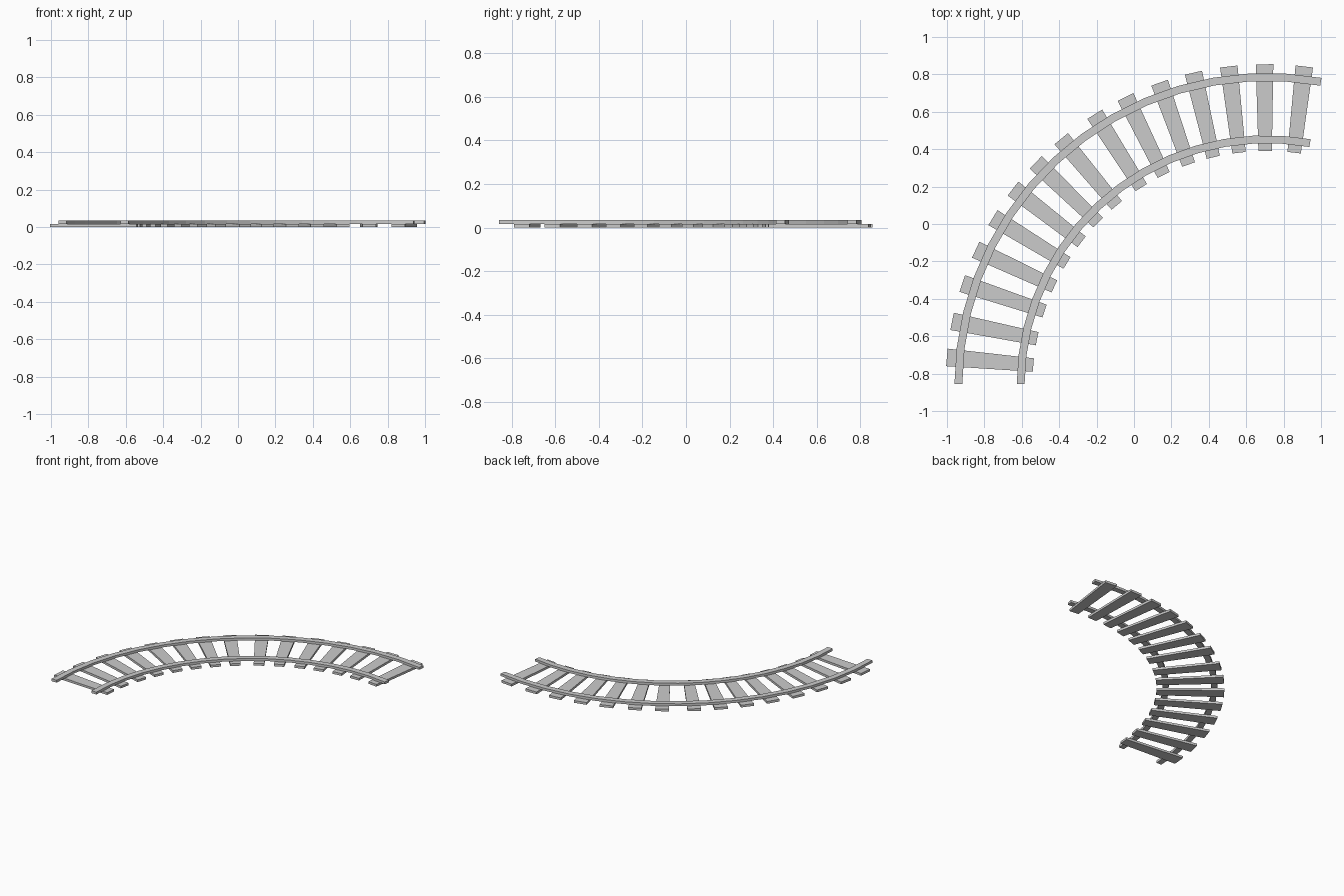
import bpy, bmesh
from math import radians, cos, sin

if "Cube" in bpy.data.objects:
    bpy.data.objects.remove(bpy.data.objects["Cube"])

CX, CY = 0.71, -0.863          # centre of the track curve
TIE_H, TOP = 0.017, 0.035      # tie thickness, rail top


def polar(r, deg, z, side=0.0):
    a = radians(deg)
    return (CX + r * cos(a) - side * sin(a), CY + r * sin(a) + side * cos(a), z)


def sweep(name, sections):
    """Skin a closed solid through a row of four-point sections."""
    bm = bmesh.new()
    rings = [[bm.verts.new(p) for p in s] for s in sections]
    for a, b in zip(rings, rings[1:]):
        for i in range(4):
            j = (i + 1) % 4
            bm.faces.new((a[i], a[j], b[j], b[i]))
    bm.faces.new(rings[0])
    bm.faces.new(rings[-1])
    bmesh.ops.recalc_face_normals(bm, faces=bm.faces)
    mesh = bpy.data.meshes.new(name)
    bm.to_mesh(mesh)
    bm.free()
    bpy.context.collection.objects.link(bpy.data.objects.new(name, mesh))


# curved rails, flat-faceted rectangular bars
SEGMENTS, START, END = 15, 79.9, 179.7
for name, radius in (("outer_rail", 1.649), ("inner_rail", 1.316)):
    lo, hi = radius - 0.021, radius + 0.021
    angles = [START + (END - START) * i / SEGMENTS for i in range(SEGMENTS + 1)]
    sweep(name, [[polar(lo, a, TIE_H), polar(hi, a, TIE_H),
                  polar(hi, a, TOP), polar(lo, a, TOP)] for a in angles])

# wooden ties, wider towards the outside of the bend, slightly uneven spacing
TIE_ANGLES = (83.3, 90.4, 96.8, 103.2, 109.5, 116.1, 122.4, 129.8,
              136.0, 142.2, 148.5, 155.0, 161.5, 168.5, 175.0)
for n, a in enumerate(TIE_ANGLES, 1):
    sweep(f"tie_{n:02d}", [[polar(r, a, 0, -w), polar(r, a, 0, w),
                            polar(r, a, TIE_H, w), polar(r, a, TIE_H, -w)]
                           for r, w in ((1.253, 0.036), (1.717, 0.047))])
